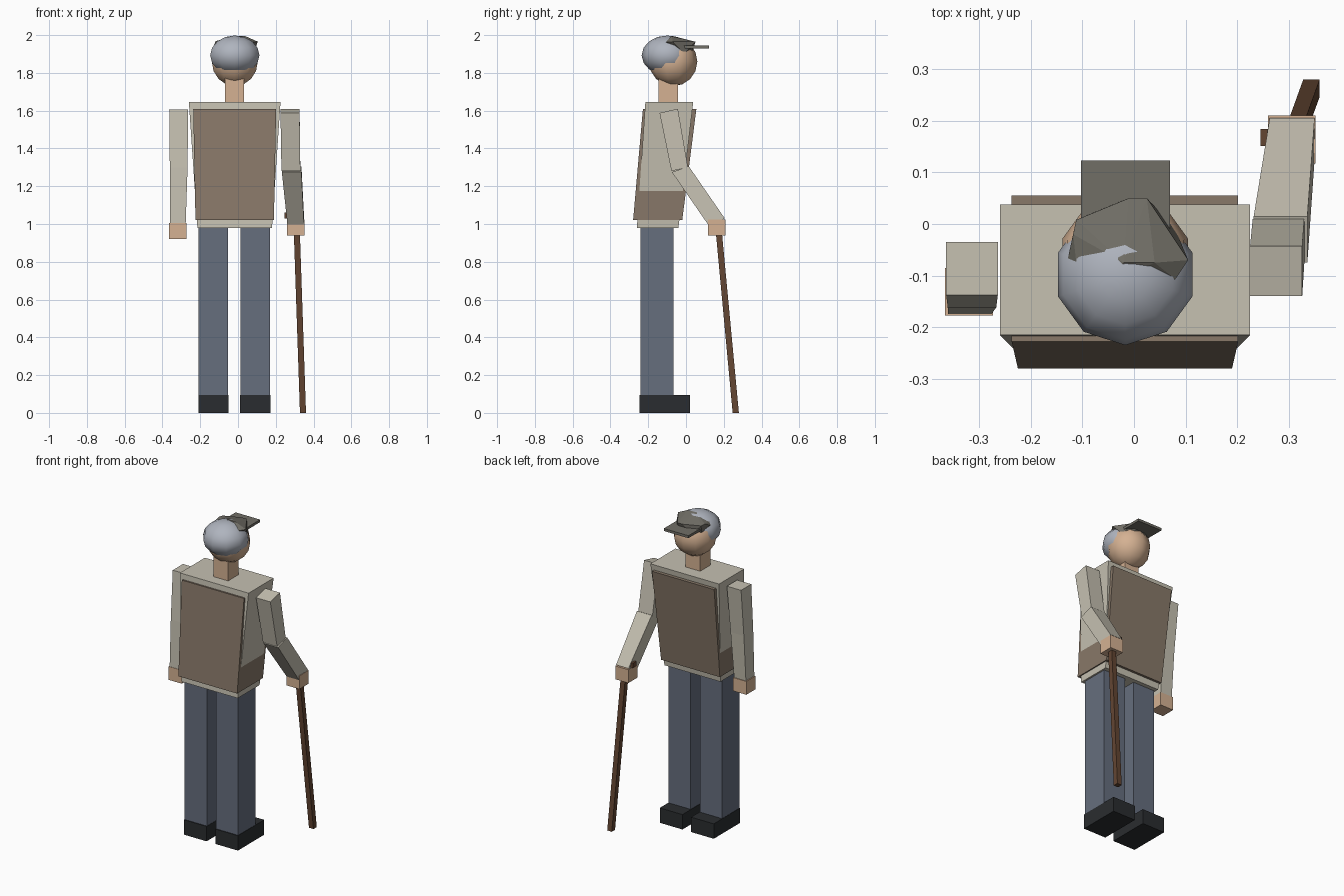
import bpy, bmesh

if "Cube" in bpy.data.objects:
    bpy.data.objects.remove(bpy.data.objects["Cube"])


def material(name, rgb):
    m = bpy.data.materials.new(name)
    m.diffuse_color = tuple(c ** 2.2 for c in rgb) + (1.0,)
    m.use_nodes = True
    m.node_tree.nodes["Principled BSDF"].inputs["Base Color"].default_value = m.diffuse_color
    return m


SHIRT = material("shirt", (0.77, 0.75, 0.69))
VEST = material("vest", (0.53, 0.47, 0.41))
DENIM = material("trousers", (0.40, 0.43, 0.49))
LEATHER = material("shoe", (0.18, 0.19, 0.20))
SKIN = material("skin", (0.83, 0.69, 0.57))
HAIR = material("hair", (0.68, 0.70, 0.74))
CAP = material("cap", (0.44, 0.43, 0.40))
WOOD = material("wood", (0.39, 0.28, 0.21))


def finish(name, bm, mat, smooth=False):
    bmesh.ops.recalc_face_normals(bm, faces=bm.faces[:])
    for f in bm.faces:
        f.smooth = smooth
    me = bpy.data.meshes.new(name)
    bm.to_mesh(me)
    bm.free()
    me.materials.append(mat)
    ob = bpy.data.objects.new(name, me)
    bpy.context.collection.objects.link(ob)
    return ob


def taper(name, mat, low, high):
    """Box between two end rectangles: (x0, x1, y0, y1, z at y0, z at y1)."""
    bm = bmesh.new()
    rings = []
    for x0, x1, y0, y1, za, zb in (low, high):
        rings.append([bm.verts.new(p) for p in
                      ((x0, y0, za), (x1, y0, za), (x1, y1, zb), (x0, y1, zb))])
    a, b = rings
    bm.faces.new(a[::-1])
    bm.faces.new(b)
    for i in range(4):
        j = (i + 1) % 4
        bm.faces.new((a[i], a[j], b[j], b[i]))
    return finish(name, bm, mat)


def box(name, mat, x0, x1, y0, y1, z0, z1):
    return taper(name, mat, (x0, x1, y0, y1, z0, z0), (x0, x1, y0, y1, z1, z1))


def ball(name, mat, centre, size):
    bm = bmesh.new()
    bmesh.ops.create_uvsphere(bm, u_segments=10, v_segments=8, radius=1)
    bmesh.ops.scale(bm, vec=size, verts=bm.verts)
    bmesh.ops.translate(bm, vec=centre, verts=bm.verts)
    return finish(name, bm, mat, smooth=True)


# Torso and the vest panel box that shows front, back and at the hips
taper("torso", SHIRT, (-0.215, 0.18, -0.26, -0.04, 0.98, 0.98),
      (-0.26, 0.225, -0.215, 0.038, 1.645, 1.645))
taper("vest", VEST, (-0.225, 0.19, -0.28, -0.02, 1.02, 1.02),
      (-0.237, 0.202, -0.228, 0.055, 1.61, 1.61))

# Legs and shoes
for side, x in (("left", -0.13), ("right", 0.091)):
    box(side + "_leg", DENIM, x - 0.078, x + 0.078, -0.24, -0.066, 0.05, 1.0)
    box(side + "_shoe", LEATHER, x - 0.08, x + 0.08, -0.245, 0.02, 0.0, 0.095)

# Neck, head and hair
box("neck", SKIN, -0.07, 0.032, -0.145, -0.043, 1.62, 1.78)
ball("head", SKIN, (-0.017, -0.068, 1.86), (0.128, 0.128, 0.13))
ball("hair", HAIR, (-0.017, -0.098, 1.893), (0.137, 0.137, 0.105))

# Cap: faceted crown sunk into the hair, with a flat brim
bm = bmesh.new()
for p in ((-0.01, 0.05, 1.965), (0.025, 0.05, 1.965), (-0.112, 0.008, 1.965),
          (0.105, -0.07, 1.965), (0.08, -0.107, 1.963), (-0.13, -0.075, 1.94),
          (-0.118, -0.02, 1.968), (-0.104, -0.145, 1.958), (-0.02, -0.075, 1.996),
          (0.04, -0.075, 1.994), (0.08, -0.01, 1.9), (0.02, 0.035, 1.92),
          (-0.06, 0.03, 1.915), (-0.105, -0.01, 1.9)):
    bm.verts.new(p)
hull = bmesh.ops.convex_hull(bm, input=bm.verts[:])
bmesh.ops.delete(bm, geom=list({v for v in hull["geom_interior"]
                                if isinstance(v, bmesh.types.BMVert)}), context='VERTS')
finish("cap_crown", bm, CAP)
box("cap_brim", CAP, -0.103, 0.07, -0.02, 0.123, 1.928, 1.944)

# Left arm hangs straight down
elbow = (-0.361, -0.267, -0.162, -0.068, 1.3, 1.3)
taper("left_upper_arm", SHIRT, elbow, (-0.364, -0.264, -0.138, -0.035, 1.605, 1.605))
taper("left_forearm", SHIRT, (-0.36, -0.277, -0.175, -0.09, 1.0, 1.0), elbow)
box("left_hand", SKIN, -0.366, -0.273, -0.177, -0.085, 0.92, 1.005)

# Right arm reaches forward to the cane
taper("right_upper_arm", SHIRT, (0.23, 0.33, -0.077, 0.01, 1.28, 1.3),
      (0.225, 0.326, -0.14, -0.043, 1.588, 1.61))
taper("right_forearm", SHIRT, (0.263, 0.35, 0.125, 0.205, 0.985, 1.03),
      (0.232, 0.336, -0.075, 0.015, 1.275, 1.305))
box("right_hand", SKIN, 0.26, 0.352, 0.117, 0.21, 0.94, 1.025)

# Cane
taper("cane_shaft", WOOD, (0.328, 0.36, 0.247, 0.28, 0.0, 0.0),
      (0.293, 0.325, 0.151, 0.183, 1.03, 1.03))
box("cane_handle", WOOD, 0.245, 0.332, 0.151, 0.184, 1.03, 1.06)
